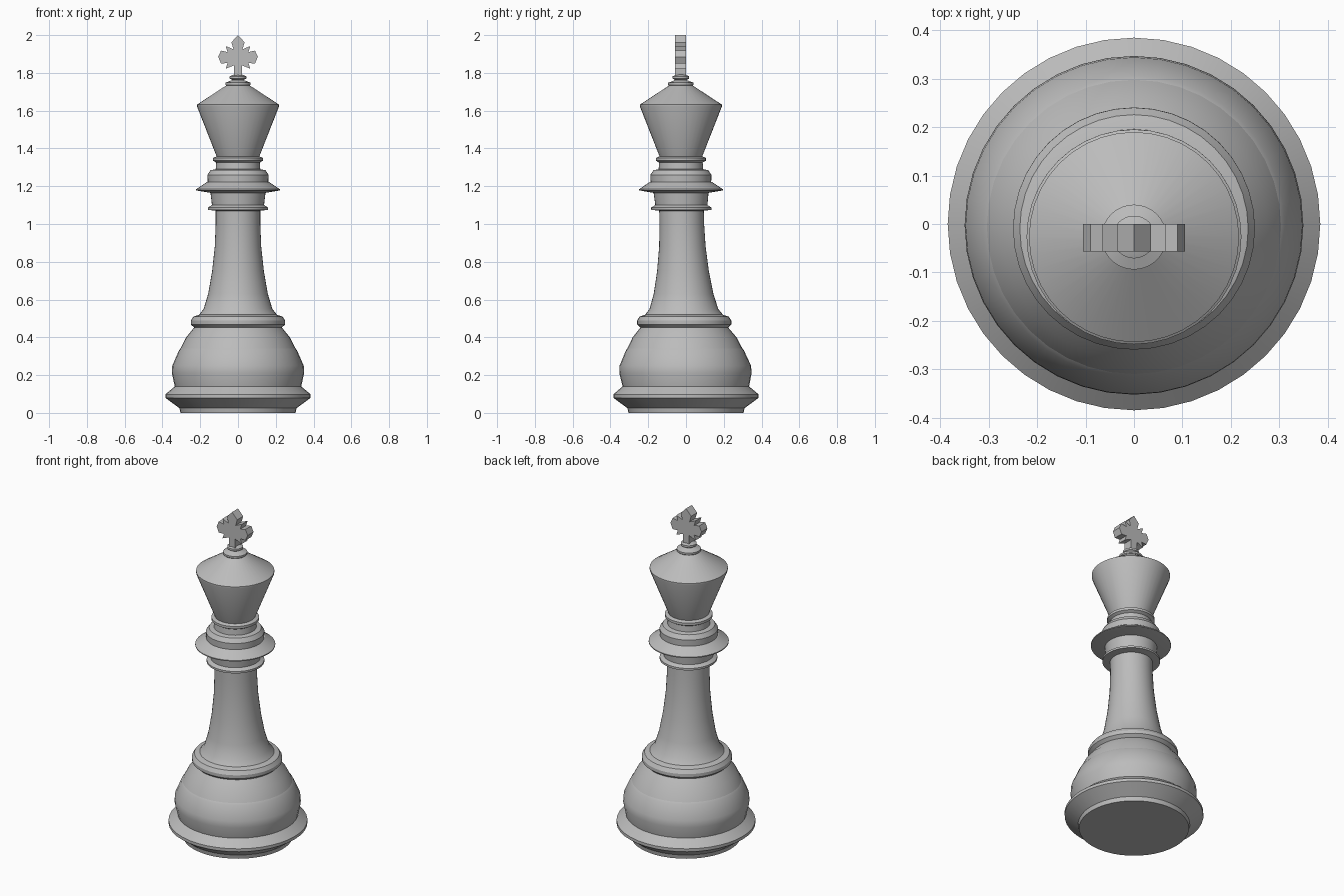
import bpy, math

cube = bpy.data.objects.get("Cube")
if cube:
    bpy.data.objects.remove(cube, do_unlink=True)

SIDES = 40
stone = bpy.data.materials.new("stone_grey")
stone.use_nodes = True
GREY = (0.5, 0.5, 0.5, 1)
stone.diffuse_color = GREY
stone.node_tree.nodes["Principled BSDF"].inputs["Base Color"].default_value = GREY


def make(name, verts, faces, smooth=True):
    mesh = bpy.data.meshes.new(name)
    mesh.from_pydata(verts, [], faces)
    mesh.materials.append(stone)
    obj = bpy.data.objects.new(name, mesh)
    bpy.context.collection.objects.link(obj)
    if smooth:
        bpy.ops.object.select_all(action='DESELECT')
        obj.select_set(True)
        bpy.context.view_layer.objects.active = obj
        bpy.ops.object.shade_smooth_by_angle(angle=math.radians(25))
    return obj


def lean(z):
    """The piece leans slightly towards the front as it rises."""
    return -0.027 * min(1, max(0, z - 0.1) / 1.1)


def turned(name, profile):
    """Closed lathe part from (radius, height) pairs, bottom to top."""
    verts, faces = [], []
    for r, z in profile:
        for i in range(SIDES):
            a = math.tau * i / SIDES
            verts.append((r * math.cos(a), r * math.sin(a) + lean(z), z))
    for k in range(len(profile) - 1):
        for i in range(SIDES):
            j = (i + 1) % SIDES
            a, b = k * SIDES, (k + 1) * SIDES
            faces.append((a + i, a + j, b + j, b + i))
    faces.append(tuple(reversed(range(SIDES))))
    faces.append(tuple(range(len(verts) - SIDES, len(verts))))
    return make(name, verts, faces)


# Foot and rounded body
turned("foot", [(.305, 0), (.31, .025), (.385, .08), (.385, .098), (.335, .14)])
turned("lower_body", [(.335, .14), (.35, .21), (.348, .25), (.312, .332), (.304, .342)])
turned("upper_body", [(.304, .342), (.275, .4), (.232, .452)])
turned("body_ring", [(.232, .452), (.25, .468), (.25, .488), (.236, .51), (.19, .525)])

# Flared column
turned("column", [(.21, .515), (.182, .55), (.158, .63), (.137, .75),
                  (.123, .88), (.118, 1.0), (.118, 1.08)])

# Collars
turned("lower_collar", [(.118, 1.07), (.16, 1.075), (.16, 1.087), (.138, 1.1), (.146, 1.17)])
turned("wide_collar", [(.146, 1.165), (.222, 1.178), (.222, 1.184), (.165, 1.222)])
turned("upper_collar", [(.16, 1.215), (.162, 1.26), (.145, 1.285), (.118, 1.29), (.115, 1.33)])
turned("neck_ring", [(.115, 1.325), (.132, 1.335), (.132, 1.35), (.108, 1.36)])

# Head and knob
turned("head", [(.112, 1.355), (.217, 1.622), (.217, 1.632), (.06, 1.735)])
turned("knob", [(.055, 1.725), (.067, 1.737), (.067, 1.748), (.03, 1.762),
                (.044, 1.77), (.044, 1.782), (.02, 1.792)])

# Pointed cross finial, mirrored half outline extruded in depth
half = [(.02, 1.78), (.02, 1.84), (.065, 1.822), (.055, 1.852), (.09, 1.85),
        (.105, 1.885), (.09, 1.918), (.055, 1.91), (.065, 1.942), (.024, 1.925),
        (.035, 1.962)]
outline = half + [(0, 2.0)] + [(-x, z) for x, z in reversed(half)]
n = len(outline)
verts = [(x, y, z) for y in (-.057, 0) for x, z in outline]
faces = [tuple(range(n)), tuple(reversed(range(n, 2 * n)))]
faces += [(i, i + n, (i + 1) % n + n, (i + 1) % n) for i in range(n)]
make("cross_finial", verts, faces, smooth=False)
